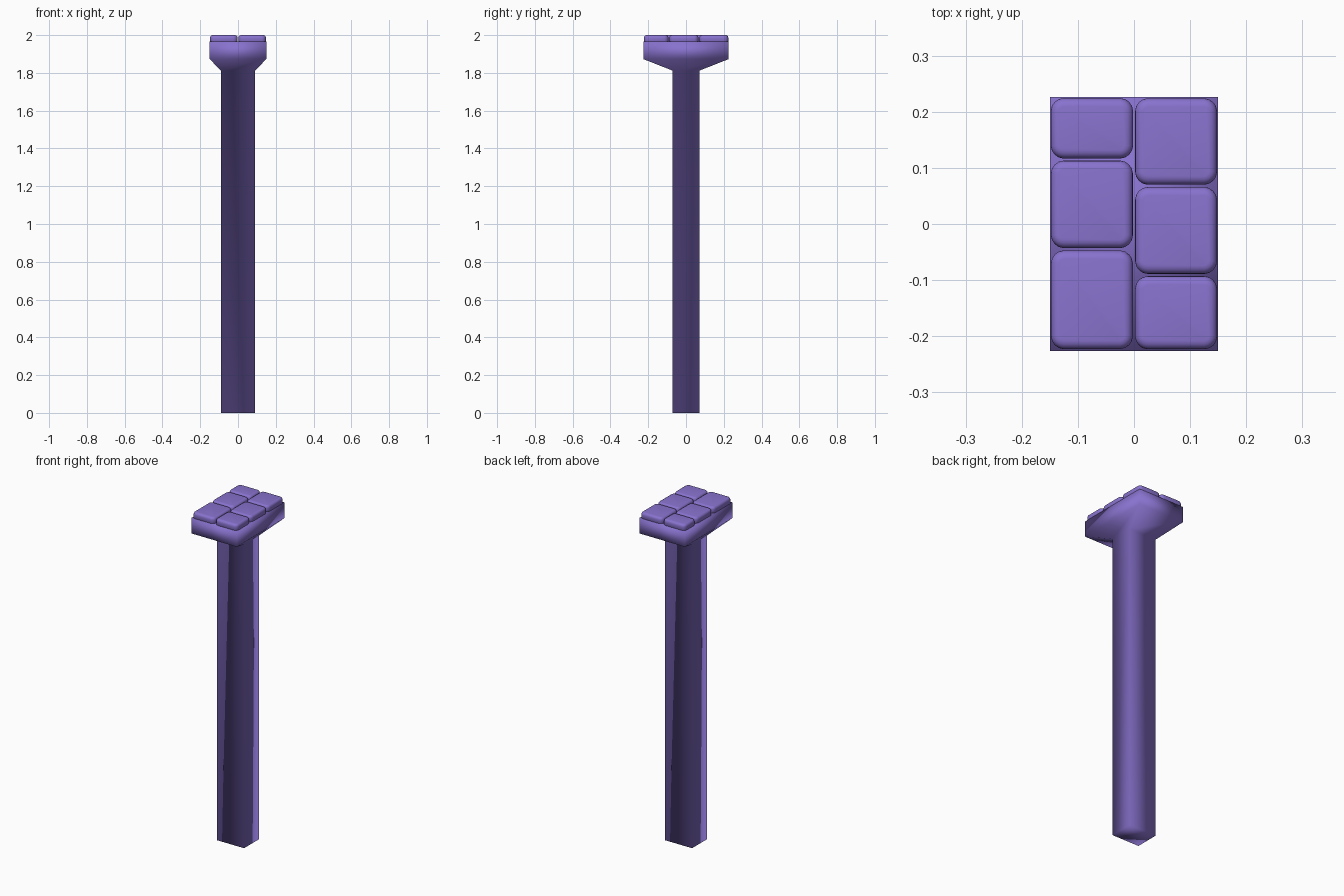
import bpy, bmesh
from mathutils import Vector

if "Cube" in bpy.data.objects:
    bpy.data.objects.remove(bpy.data.objects["Cube"])


def finish(bm, name, mat):
    bmesh.ops.recalc_face_normals(bm, faces=bm.faces[:])
    for f in bm.faces:
        f.smooth = True
    me = bpy.data.meshes.new(name)
    bm.to_mesh(me)
    bm.free()
    me.materials.append(mat)
    ob = bpy.data.objects.new(name, me)
    bpy.context.collection.objects.link(ob)
    return ob


purple = bpy.data.materials.new("purple")
purple.diffuse_color = (0.25, 0.17, 0.62, 1)
purple.use_nodes = True
purple.node_tree.nodes["Principled BSDF"].inputs["Base Color"].default_value = purple.diffuse_color

# Post: stacked rectangular sections (half x, half y, z) flaring into the cap
bm = bmesh.new()
rings = []
for hx, hy, z in [(0.09, 0.071, 0), (0.09, 0.071, 1.812),
                  (0.15, 0.226, 1.873), (0.15, 0.226, 1.965)]:
    rings.append([bm.verts.new((sx * hx, sy * hy, z))
                  for sx, sy in [(-1, -1), (1, -1), (1, 1), (-1, 1)]])
for a, b in zip(rings, rings[1:]):
    for i in range(4):
        j = (i + 1) % 4
        bm.faces.new((a[i], a[j], b[j], b[i]))
bm.faces.new(rings[0][::-1])
bm.faces.new(rings[-1])
finish(bm, "post", purple)


# Paving stone: rounded block with gently bulging sides and top
def stone(name, x0, x1, y0, y1, z0=1.942, z1=2.0):
    bm = bmesh.new()
    bmesh.ops.create_cube(bm, size=1)
    size = Vector((x1 - x0, y1 - y0, z1 - z0))
    mid = Vector((x0 + x1, y0 + y1, z0 + z1)) / 2
    bmesh.ops.scale(bm, vec=size, verts=bm.verts[:])
    upright = [e for e in bm.edges
               if abs(e.verts[0].co.z - e.verts[1].co.z) > 0.01]
    bmesh.ops.bevel(bm, geom=upright, offset=0.022, segments=4,
                    profile=0.5, affect='EDGES')
    rim = [e for e in bm.edges if all(v.co.z > 0.01 for v in e.verts)]
    bmesh.ops.bevel(bm, geom=rim, offset=0.015, segments=4,
                    profile=0.5, affect='EDGES')
    for v in bm.verts:
        u, w = 2 * v.co.x / size.x, 2 * v.co.y / size.y
        v.co.x *= 1 - 0.025 * w * w
        v.co.y *= 1 - 0.025 * u * u
        v.co += mid
    finish(bm, name, purple)


columns = [
    ("left", -0.149, -0.001, [(-0.224, -0.046), (-0.044, 0.114), (0.116, 0.225)]),
    ("right", 0.001, 0.149, [(-0.224, -0.092), (-0.090, 0.067), (0.069, 0.225)]),
]
for side, x0, x1, spans in columns:
    for i, (y0, y1) in enumerate(spans):
        stone(f"{side}_stone_{i + 1}", x0, x1, y0, y1)
